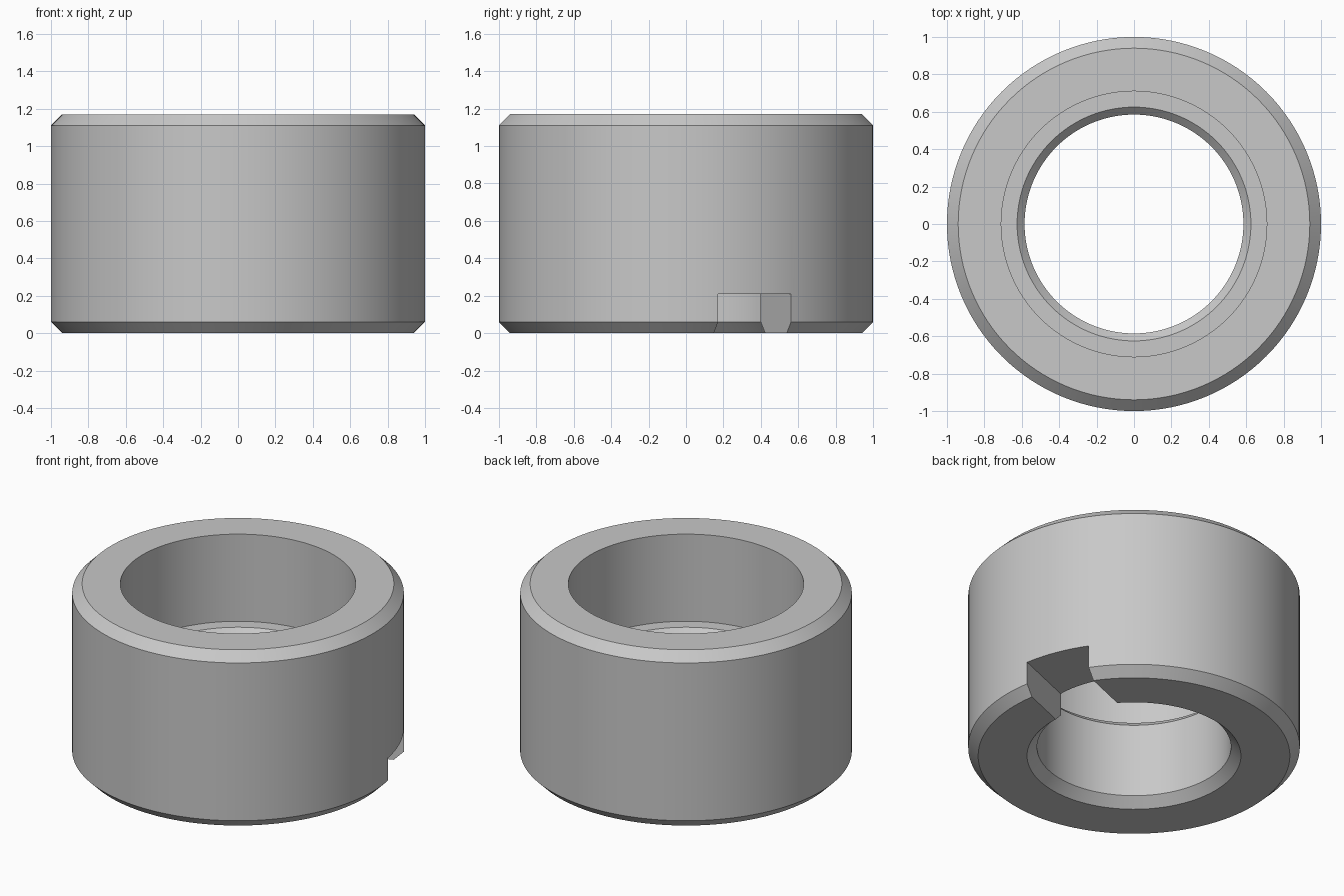
import bpy
import bmesh
import math
from mathutils import Matrix, Vector

default = bpy.data.objects.get("Cube")
if default:
    bpy.data.objects.remove(default, do_unlink=True)

SEGMENTS = 128
HEIGHT = 1.17
BEVEL = 0.06
LEDGE = 0.59
SLOT_ANGLE = math.radians(22)

# Steel colour
steel = bpy.data.materials.new("steel grey")
steel.use_nodes = True
steel.diffuse_color = (0.58, 0.58, 0.58, 1)
steel.node_tree.nodes["Principled BSDF"].inputs["Base Color"].default_value = steel.diffuse_color


def make_object(name, bm):
    bmesh.ops.recalc_face_normals(bm, faces=bm.faces)
    mesh = bpy.data.meshes.new(name)
    bm.to_mesh(mesh)
    bm.free()
    mesh.materials.append(steel)
    obj = bpy.data.objects.new(name, mesh)
    bpy.context.collection.objects.link(obj)
    return obj


def lathe(name, profile):
    """Spin a closed (radius, height) profile around z."""
    bm = bmesh.new()
    verts = [bm.verts.new((r, 0, z)) for r, z in profile]
    edges = [bm.edges.new((a, b)) for a, b in zip(verts, verts[1:] + verts[:1])]
    bmesh.ops.spin(bm, geom=verts + edges, cent=(0, 0, 0), axis=(0, 0, 1),
                   angle=math.tau, steps=SEGMENTS, use_merge=True)
    bmesh.ops.remove_doubles(bm, verts=bm.verts, dist=0.0001)
    return make_object(name, bm)


# Bushing: bevelled outside, wide upper bore, ledge and narrow lower bore
bushing = lathe("bushing", [
    (1 - BEVEL, 0), (1, BEVEL), (1, HEIGHT - BEVEL), (1 - BEVEL, HEIGHT),
    (0.71, HEIGHT), (0.71, LEDGE), (0.625, LEDGE), (0.585, LEDGE - 0.04),
    (0.585, BEVEL), (0.645, 0),
])

# Slot cutter: straight box through one side of the bottom rim
bm = bmesh.new()
bmesh.ops.create_cube(bm, size=1)
bmesh.ops.scale(bm, vec=Vector((1, 0.42, 0.42)), verts=bm.verts)
bmesh.ops.translate(bm, vec=Vector((0.8, 0, 0)), verts=bm.verts)
bmesh.ops.rotate(bm, matrix=Matrix.Rotation(SLOT_ANGLE, 3, "Z"), verts=bm.verts)
cutter = make_object("slot_cutter", bm)
cutter.hide_render = True

# Cut the slot, then keep the bevel edges crisp
cut = bushing.modifiers.new("slot", "BOOLEAN")
cut.operation = "DIFFERENCE"
cut.solver = "EXACT"
cut.object = cutter
bpy.ops.object.select_all(action="DESELECT")
bpy.context.view_layer.objects.active = bushing
bushing.select_set(True)
bpy.ops.object.modifier_apply(modifier=cut.name)
bpy.data.objects.remove(cutter, do_unlink=True)
bpy.ops.object.shade_smooth_by_angle(angle=math.radians(30))
